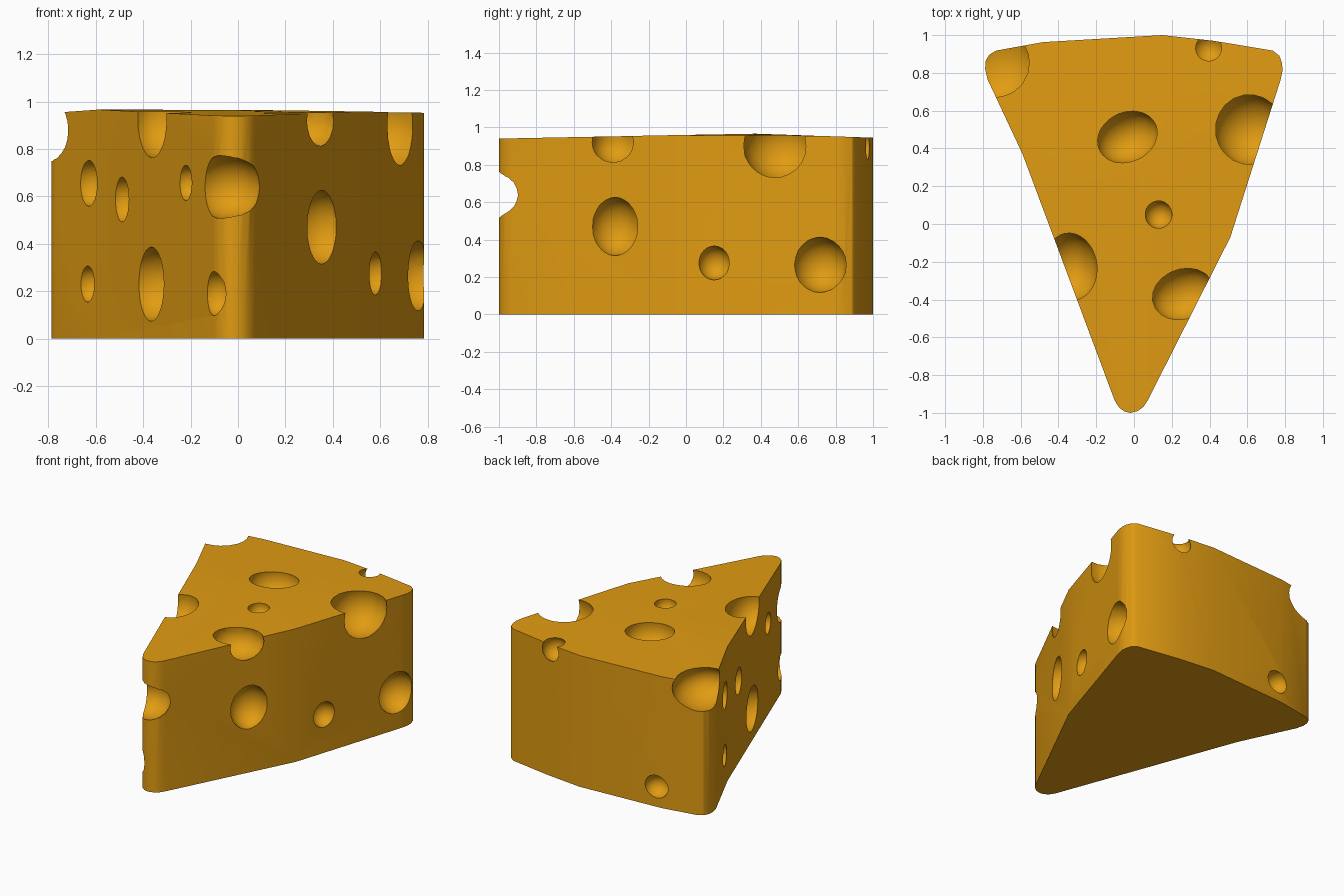
import bpy, bmesh, math
from mathutils import Matrix, Vector

cheese = bpy.data.materials.new("cheese_orange")
cheese.diffuse_color = (0.75, 0.33, 0.006, 1)


def make_object(name, bm):
    bmesh.ops.recalc_face_normals(bm, faces=bm.faces)
    mesh = bpy.data.meshes.new(name)
    bm.to_mesh(mesh)
    bm.free()
    mesh.materials.append(cheese)
    obj = bpy.data.objects.new(name, mesh)
    bpy.context.collection.objects.link(obj)
    return obj


def top_height(y):
    # slightly crowned top
    return 0.94 + 0.027 * (y + 1) / 1.35 if y < 0.35 else 0.967 - 0.022 * (y - 0.35) / 0.65


# wedge outline with rounded corners, counter-clockwise from the tip
outline = [(-0.02, -1.0), (0.02, -0.99), (0.05, -0.968), (0.072, -0.935),
           (0.51, -0.07), (0.775, 0.76), (0.786, 0.81), (0.784, 0.85),
           (0.77, 0.89), (0.735, 0.918), (0.42, 0.97), (0.15, 1.0),
           (-0.48, 0.963), (-0.73, 0.918), (-0.768, 0.895), (-0.786, 0.86),
           (-0.788, 0.82), (-0.775, 0.765), (-0.59, 0.37),
           (-0.102, -0.935), (-0.08, -0.97), (-0.05, -0.993)]

bm = bmesh.new()
low = [bm.verts.new((x, y, 0)) for x, y in outline]
high = [bm.verts.new((x, y, top_height(y))) for x, y in outline]
centre = bm.verts.new((0.05, 0.3, 0.965))
bm.faces.new(low[::-1])
for i in range(len(low)):
    j = (i + 1) % len(low)
    bm.faces.new((low[i], low[j], high[j], high[i]))
    bm.faces.new((high[i], high[j], centre))
wedge = make_object("cheese_wedge", bm)

# holes: centre, radii, turn about z in degrees
holes = [
    # top holes
    ((-0.73, 0.85, 0.88), (0.20, 0.21, 0.14), 0),
    ((0.395, 0.93, 0.90), (0.083, 0.083, 0.083), 0),
    ((-0.035, 0.46, 0.94), (0.165, 0.132, 0.14), 25),
    ((0.61, 0.50, 0.90), (0.187, 0.192, 0.185), 0),
    ((0.13, 0.05, 0.945), (0.072, 0.074, 0.075), 0),
    ((-0.335, -0.225, 0.93), (0.14, 0.18, 0.17), 8),
    ((0.26, -0.37, 0.92), (0.17, 0.135, 0.13), 20),
    # right side
    ((0.355, -0.38, 0.47), (0.135, 0.135, 0.155), 0),
    ((0.58, 0.15, 0.275), (0.085, 0.085, 0.09), 0),
    ((0.765, 0.715, 0.265), (0.142, 0.142, 0.147), 0),
    # tip
    ((-0.05, -0.95, 0.64), (0.15, 0.142, 0.136), 0),
    ((-0.095, -0.93, 0.19), (0.078, 0.075, 0.093), 0),
    # left side
    ((-0.63, 0.454, 0.655), (0.082, 0.082, 0.096), 0),
    ((-0.635, 0.465, 0.23), (0.066, 0.066, 0.076), 0),
    ((-0.49, 0.10, 0.587), (0.08, 0.08, 0.094), 0),
    ((-0.22, -0.62, 0.657), (0.071, 0.071, 0.074), 0),
    ((-0.366, -0.23, 0.23), (0.15, 0.15, 0.156), 0),
    # back
    ((-0.44, 0.965, 0.145), (0.086, 0.086, 0.08), 0),
]
bm = bmesh.new()
for pos, radii, turn in holes:
    m = (Matrix.Translation(pos) @ Matrix.Rotation(math.radians(turn), 4, 'Z')
         @ Matrix.Diagonal(Vector((*radii, 1))))
    bmesh.ops.create_icosphere(bm, subdivisions=3, radius=1.01, matrix=m)
cutter = make_object("hole_cutter", bm)
cutter.hide_render = True

# carve the holes and shade
cut = wedge.modifiers.new("holes", 'BOOLEAN')
cut.operation = 'DIFFERENCE'
cut.solver = 'EXACT'
cut.object = cutter
bpy.context.view_layer.objects.active = wedge
wedge.select_set(True)
bpy.ops.object.modifier_apply(modifier=cut.name)
bpy.data.objects.remove(cutter)
bpy.ops.object.shade_smooth_by_angle(angle=math.radians(30))
